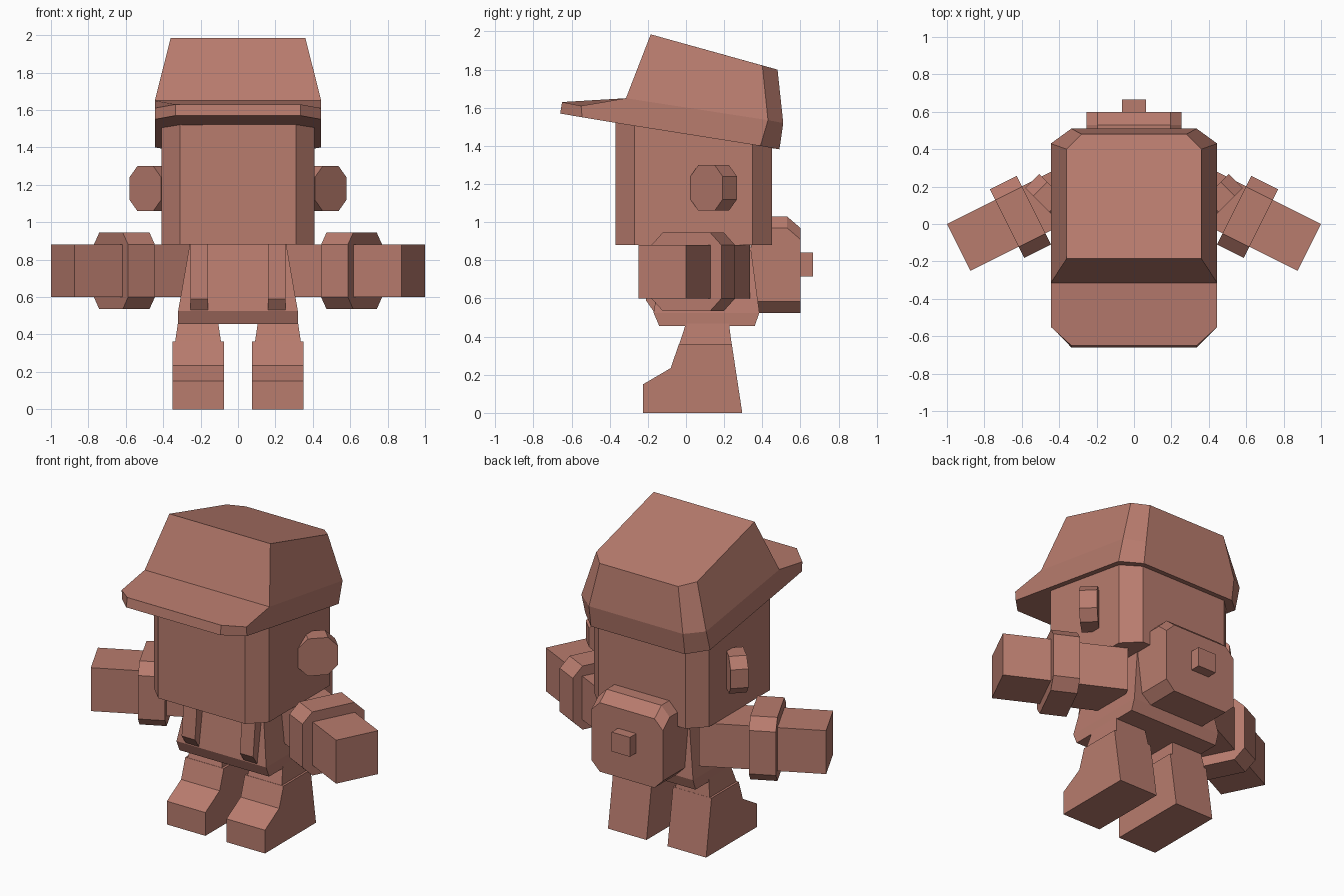
import bpy, bmesh, math
from mathutils import Matrix

if "Cube" in bpy.data.objects:
    bpy.data.objects.remove(bpy.data.objects["Cube"])

mat = bpy.data.materials.new("clay")
mat.diffuse_color = (0.48, 0.20, 0.155, 1)
mat.use_nodes = True
mat.node_tree.nodes["Principled BSDF"].inputs["Base Color"].default_value = mat.diffuse_color


def finish(name, bm, mirror=False):
    bmesh.ops.recalc_face_normals(bm, faces=bm.faces[:])
    me = bpy.data.meshes.new(name)
    bm.to_mesh(me)
    bm.free()
    me.materials.append(mat)
    ob = bpy.data.objects.new(name, me)
    bpy.context.collection.objects.link(ob)
    if mirror:
        ob.modifiers.new("mirror", 'MIRROR').use_mirror_merge = False
    return ob


def loft(name, rings, mirror=False, matrix=None):
    """Skin a stack of equal-length rings and cap both ends."""
    bm = bmesh.new()
    vs = [[bm.verts.new(p) for p in r] for r in rings]
    n = len(vs[0])
    for a, b in zip(vs, vs[1:]):
        for i in range(n):
            j = (i + 1) % n
            bm.faces.new((a[i], a[j], b[j], b[i]))
    bm.faces.new(vs[0])
    bm.faces.new(vs[-1])
    if matrix:
        bm.transform(matrix)
    return finish(name, bm, mirror)


def octagon(x0, x1, y0, y1, c):
    """Rectangle with its corners cut by c."""
    return [(x0 + c, y0), (x1 - c, y0), (x1, y0 + c), (x1, y1 - c),
            (x1 - c, y1), (x0 + c, y1), (x0, y1 - c), (x0, y0 + c)]


def rect(x0, x1, y0, y1, z):
    return [(x0, y0, z), (x1, y0, z), (x1, y1, z), (x0, y1, z)]


def along_x(pts, x):
    return [(x, a, b) for a, b in pts]


def turned(x, y, z, deg):
    return Matrix.Translation((x, y, z)) @ Matrix.Rotation(math.radians(deg), 4, 'Z')


# Head: box with chamfered upright corners
outline = octagon(-0.41, 0.41, -0.37, 0.45, 0.10)
loft("head", [[(x, y, z) for x, y in outline] for z in (0.88, 1.56)])

# Cap: lower rim, upper rim and crown, given as right halves from front to back
low = [(0.335, -0.66, 1.57), (0.445, -0.545, 1.55), (0.445, -0.315, 1.512),
       (0.445, 0.39, 1.40), (0.335, 0.49, 1.382)]
mid = [(0.335, -0.65, 1.63), (0.445, -0.55, 1.61), (0.445, -0.315, 1.65),
       (0.445, 0.43, 1.535), (0.335, 0.51, 1.52)]
top = [(0.36, -0.185, 1.985), (0.36, 0.40, 1.822), (0.28, 0.48, 1.80)]
bm = bmesh.new()


def full(half):
    pts = half + [(-x, y, z) for x, y, z in reversed(half)]
    return [bm.verts.new(p) for p in pts]


def skin(a, b, closed):
    for i in range(len(a) - (not closed)):
        j = (i + 1) % len(a)
        bm.faces.new((a[i], a[j], b[j], b[i]))


lo, mi, to = full(low), full(mid), full(top)
skin(lo, mi, True)
skin(mi[2:8], to, False)
bm.faces.new((mi[7], mi[2], to[0], to[5]))             # crown front
bm.faces.new((mi[0], mi[1], mi[2], mi[7], mi[8], mi[9]))  # brim top
bm.faces.new(to)
bm.faces.new(lo)
finish("cap", bm)

# Ears: octagonal discs turned towards the front
disc = octagon(-0.12, 0.12, -0.12, 0.12, 0.06)
loft("ears", [along_x(disc, -0.053), along_x(disc, 0.053)], True,
     turned(0.458, 0.145, 1.18, -45))

# Arms: square bars angled forwards, with a chunky cuff
bar = [(-0.14, -0.14), (0.14, -0.14), (0.14, 0.14), (-0.14, 0.14)]
loft("arms", [along_x(bar, -0.75), along_x(bar, 0)], True,
     turned(0.9375, -0.125, 0.74, -26.6))
cuff = octagon(-0.205, 0.205, -0.205, 0.205, 0.065)
loft("cuffs", [along_x(cuff, -0.08), along_x(cuff, 0.08)], True,
     turned(0.6075, 0.038, 0.74, -26.6))

# Torso: tapered block with a turned-in hem
loft("torso", [rect(-0.32, 0.32, -0.14, 0.36, 0.455),
               rect(-0.32, 0.32, -0.17, 0.385, 0.525),
               rect(-0.255, 0.255, -0.11, 0.335, 0.90)])

# Straps down the chest
strap = [(-0.21, 0.59), (-0.165, 0.525), (-0.09, 0.90), (-0.18, 0.90)]
loft("straps", [along_x(strap, 0.16), along_x(strap, 0.255)], True)

# Backpack: octagonal block, top rear edge sloped, with a button
pack = octagon(-0.255, 0.255, 0.525, 1.03, 0.06)
rear = octagon(-0.255, 0.255, 0.525, 0.97, 0.06)
loft("backpack", [[(x, y, z) for x, z in p]
                  for p, y in ((pack, 0.34), (pack, 0.53), (rear, 0.60))])
loft("backpack_button", [rect(-0.065, 0.065, 0.59, 0.665, z) for z in (0.715, 0.84)])

# Boots from a side profile, short tapered legs above
boot = [(-0.225, 0), (-0.225, 0.15), (-0.08, 0.235), (-0.037, 0.362),
        (0.24, 0.362), (0.295, 0)]
loft("boots", [along_x(boot, 0.075), along_x(boot, 0.35)], True)
loft("legs", [rect(0.09, 0.337, -0.037, 0.24, 0.355),
              rect(0.107, 0.32, 0.0, 0.225, 0.47)], True)
